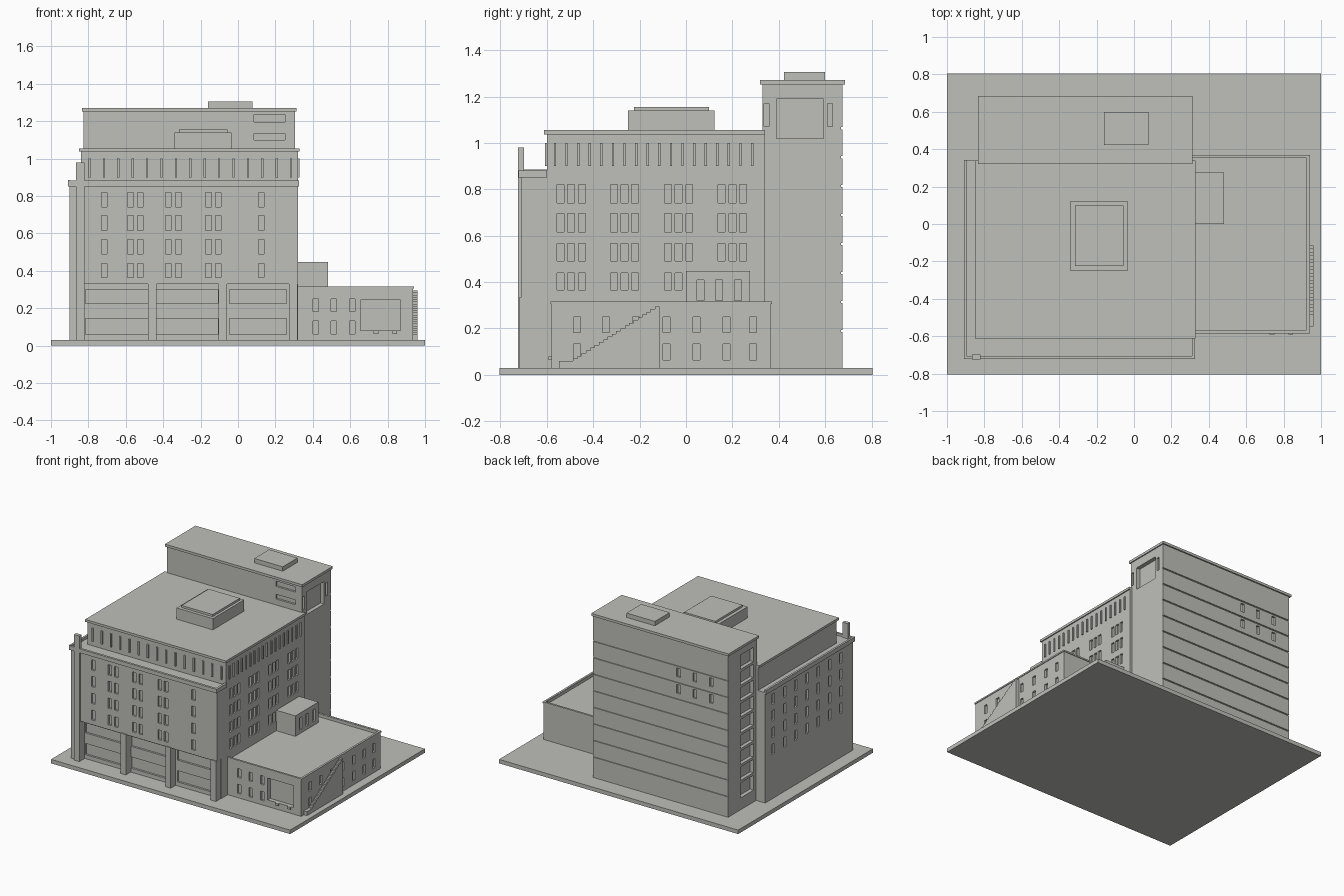
import bpy, bmesh

stone = bpy.data.materials.new("warm_grey_stone")
stone.diffuse_color = (0.52, 0.525, 0.495, 1)


def boxes(name, items):
    """One object made of boxes given as (x0, x1, y0, y1, z0, z1)."""
    bm = bmesh.new()
    for x0, x1, y0, y1, z0, z1 in items:
        vs = bmesh.ops.create_cube(bm, size=1)["verts"]
        for v in vs:
            v.co = ((x0 + x1) / 2 + v.co.x * (x1 - x0),
                    (y0 + y1) / 2 + v.co.y * (y1 - y0),
                    (z0 + z1) / 2 + v.co.z * (z1 - z0))
    me = bpy.data.meshes.new(name)
    bm.to_mesh(me)
    bm.free()
    me.materials.append(stone)
    ob = bpy.data.objects.new(name, me)
    bpy.context.collection.objects.link(ob)
    return ob


def carve(ob, items):
    """Cut recesses into an object."""
    cutter = boxes(ob.name + "_cutter", items)
    cutter.hide_render = True
    mod = ob.modifiers.new("recesses", 'BOOLEAN')
    mod.operation = 'DIFFERENCE'
    mod.solver = 'EXACT'
    mod.object = cutter
    bpy.context.view_layer.objects.active = ob
    bpy.ops.object.modifier_apply(modifier=mod.name)
    bpy.data.objects.remove(cutter, do_unlink=True)


def windows(axis, wall, centres, rows, w=0.03, d=0.015):
    """Recess boxes on a wall plane; axis is the wall normal."""
    out = []
    for c in centres:
        for z0, z1 in rows:
            if axis == 'x':
                out.append((wall - d, wall + d, c - w / 2, c + w / 2, z0, z1))
            else:
                out.append((c - w / 2, c + w / 2, wall - d, wall + d, z0, z1))
    return out


# Ground slab
boxes("base_slab", [(-1, 1, -0.805, 0.805, 0, 0.03)])

# Main block with recessed ground floor and four rows of windows
rows = [(0.365, 0.44), (0.49, 0.567), (0.617, 0.695), (0.742, 0.82)]
main = boxes("main_block", [(-0.90, 0.32, -0.71, 0.34, 0.02, 0.865)])
carve(main, [(-0.82, 0.4, -0.8, -0.66, 0.03, 0.33)])
cuts = windows('y', -0.71, [-0.715, -0.575, -0.522, -0.372, -0.318, -0.158, -0.105, 0.125], rows)
triples = [c + k * 0.046 for c in (-0.495, -0.265, -0.032, 0.2) for k in (-1, 0, 1)]
cuts += windows('x', 0.32, triples, rows)
cuts += windows('x', -0.90, [0.24 - 0.134 * i for i in range(7)], rows)
for x0, x1 in ((-0.815, -0.48), (-0.435, -0.107), (-0.045, 0.26)):
    for z0, z1 in ((0.06, 0.145), (0.225, 0.30)):
        cuts.append((x0, x1, -0.7, -0.645, z0, z1))
carve(main, cuts)

# Columns and tall corner pier
boxes("front_columns", [(x, x + 0.045, -0.718, -0.65, 0.03, 0.335)
                        for x in (-0.48, -0.105, 0.272)])
boxes("corner_pier", [(-0.865, -0.82, -0.725, -0.698, 0.03, 0.98)])

# Parapet around the lower roof
boxes("lower_parapet", [(-0.91, 0.327, -0.722, -0.705, 0.852, 0.882),
                        (-0.91, -0.895, -0.72, 0.342, 0.852, 0.885),
                        (0.31, 0.327, -0.72, -0.60, 0.852, 0.882)])

# Set-back top storey with fins and roof slab
boxes("top_storey", [(-0.84, 0.32, -0.60, 0.34, 0.86, 1.04)])
fins = [(-0.80 + 0.077 * i, -0.788 + 0.077 * i, -0.609, -0.59, 0.90, 1.0) for i in range(15)]
fins += [(0.31, 0.329, -0.57 + 0.05 * i, -0.56 + 0.05 * i, 0.90, 1.0) for i in range(18)]
boxes("top_storey_fins", fins)
boxes("main_roof_slab", [(-0.85, 0.328, -0.612, 0.34, 1.037, 1.055)])
boxes("roof_plant_room", [(-0.34, -0.035, -0.25, 0.123, 1.05, 1.14),
                          (-0.315, -0.055, -0.225, 0.10, 1.135, 1.156)])

# Rear tower
tower = boxes("rear_tower", [(-0.825, 0.305, 0.33, 0.675, 0.02, 1.26)])
cuts = [(0.275, 0.35, 0.39, 0.592, 1.02, 1.19),
        (0.29, 0.35, 0.337, 0.358, 1.07, 1.17),
        (0.29, 0.35, 0.61, 0.632, 1.07, 1.17),
        (0.085, 0.25, 0.30, 0.345, 1.10, 1.135),
        (0.085, 0.25, 0.30, 0.345, 1.195, 1.235),
        (-0.9, -0.795, 0.37, 0.53, 0.12, 1.20)]
cuts += windows('y', 0.675, [-0.41, -0.545, -0.685], [(0.98, 1.045), (0.855, 0.92)])
carve(tower, cuts)
carve(tower, [(-1, 0.5, 0.668, 0.70, 0.184 + 0.125 * i, 0.193 + 0.125 * i) for i in range(8)])
boxes("stairwell_slats", [(-0.822, -0.79, 0.365, 0.535, 0.23 + 0.12 * i, 0.25 + 0.12 * i)
                          for i in range(8)])
boxes("tower_roof_slab", [(-0.835, 0.313, 0.32, 0.685, 1.253, 1.272)])
boxes("tower_roof_box", [(-0.16, 0.078, 0.423, 0.60, 1.265, 1.305)])

# Side annex with sunken roof, windows and loading bay
annex = boxes("side_annex", [(0.31, 0.935, -0.58, 0.365, 0.02, 0.314)])
carve(annex, [(0.3, 0.922, -0.568, 0.353, 0.292, 0.4)])
low, high = (0.063, 0.132), (0.183, 0.25)
cuts = windows('y', -0.58, [0.415, 0.512, 0.61], [low, high])
cuts += windows('x', 0.935, [-0.47, -0.085, 0.045, 0.175, 0.288], [low, high])
cuts += windows('x', 0.935, [-0.345, -0.215], [high])
cuts.append((0.655, 0.87, -0.65, -0.55, 0.08, 0.245))
carve(annex, cuts)
boxes("annex_coping", [(0.32, 0.94, -0.585, -0.57, 0.305, 0.316),
                       (0.32, 0.94, 0.355, 0.37, 0.305, 0.316),
                       (0.925, 0.94, -0.585, 0.37, 0.305, 0.316)])
boxes("dock_bumpers", [(x, x + 0.025, -0.592, -0.57, 0.063, 0.08) for x in (0.725, 0.825)])

# Small penthouse on the annex
pent = boxes("annex_penthouse", [(0.31, 0.48, 0.0, 0.275, 0.28, 0.447)])
carve(pent, windows('x', 0.48, [0.063, 0.143, 0.225], [(0.32, 0.41)]))

# Outside staircase, each step reaching the ground
n = 20
y0, dy = -0.487, 0.372 / n
steps = [(0.93, 0.96, y0 + i * dy, y0 + (i + 1) * dy, 0.02, 0.07 + 0.225 * i / (n - 1))
         for i in range(n)]
steps.append((0.93, 0.96, -0.548, y0, 0.02, 0.06))
boxes("outside_stairs", steps)
